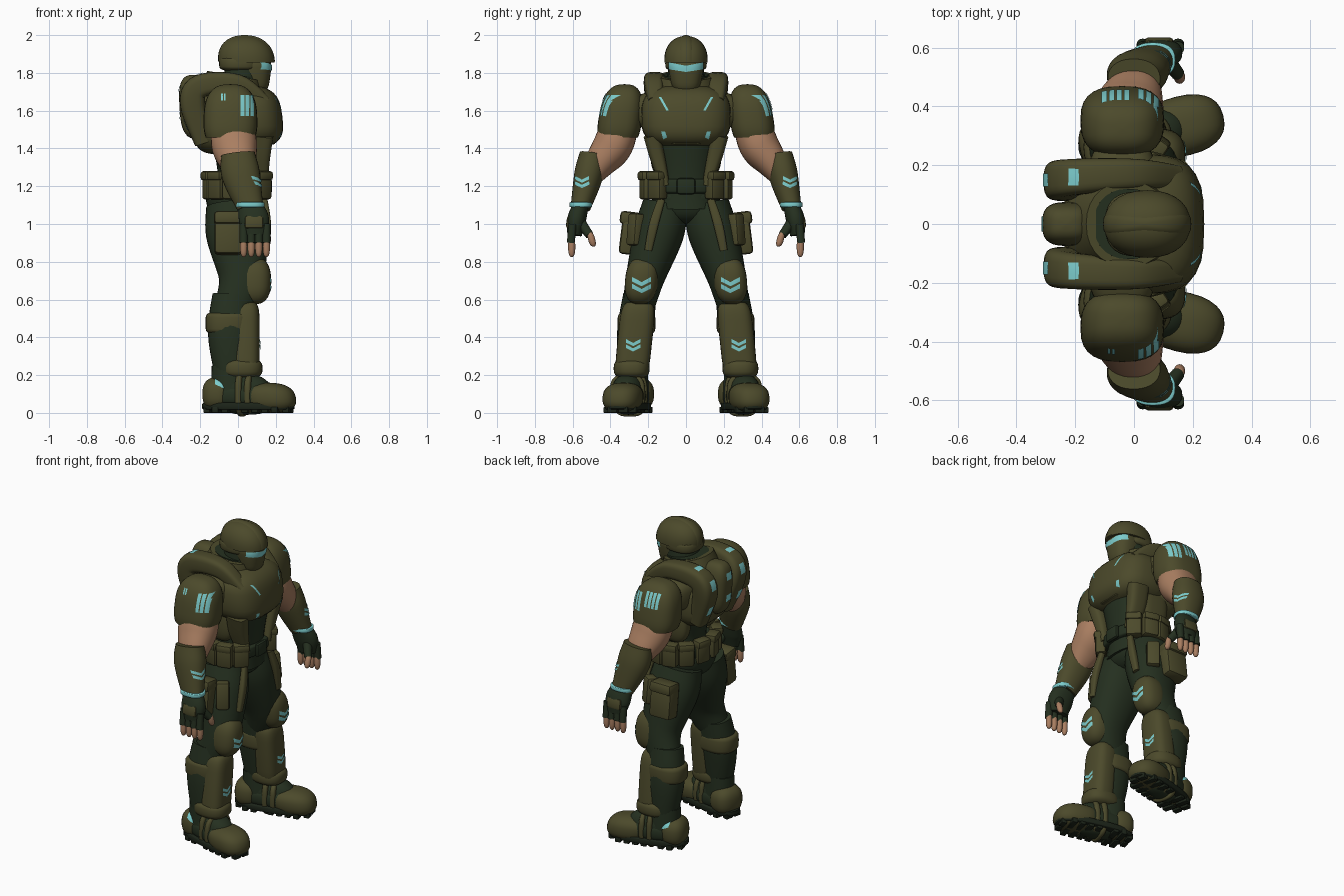
import bpy, bmesh
from math import cos, sin, pi, radians, copysign
from mathutils import Vector, Matrix
from mathutils.bvhtree import BVHTree

if "Cube" in bpy.data.objects:
    bpy.data.objects.remove(bpy.data.objects["Cube"])


def material(name, *rgb):
    mat = bpy.data.materials.new(name)
    mat.use_nodes = True
    mat.diffuse_color = (*rgb, 1)
    mat.node_tree.nodes["Principled BSDF"].inputs["Base Color"].default_value = (*rgb, 1)
    return mat


olive = material("olive armour", .072, .068, .024)
green = material("dark green cloth", .018, .029, .014)
black = material("sole rubber", .012, .018, .01)
skin = material("skin", .4, .21, .12)
cyan = material("cyan marking", .2, .6, .6)

# Each boot is turned outward around this point
boot_pivot = Vector((.05, .305, 0))
boot_turn = Matrix.Rotation(radians(14), 3, 'Z')


def finish(name, mat, bm, mirror):
    """Turn a bmesh into an object, smooth with sharp creases, mirrored over Y."""
    bm.normal_update()
    for face in bm.faces:
        face.smooth = True
    for edge in bm.edges:
        edge.smooth = len(edge.link_faces) == 2 and edge.calc_face_angle(0) < radians(42)
    mesh = bpy.data.meshes.new(name)
    bm.to_mesh(mesh)
    bm.free()
    mesh.materials.append(mat)
    part = bpy.data.objects.new(name, mesh)
    bpy.context.collection.objects.link(part)
    if mirror:
        modifier = part.modifiers.new("Mirror", 'MIRROR')
        modifier.use_axis = (False, True, False)
        modifier.use_mirror_merge = False
    return part


def power(value, exponent):
    return copysign(abs(value) ** exponent, value)


def skin_rings(name, mat, frames, square, mirror, splay=False, sides=28):
    """Join superellipse rings, each given as centre, depth vector and width vector."""
    bm = bmesh.new()
    angles = [2 * pi * k / sides for k in range(sides)]
    rings = [[bm.verts.new(centre + u * power(cos(a), 2 / square) + v * power(sin(a), 2 / square))
              for a in angles] for centre, u, v in frames]
    for low, high in zip(rings, rings[1:]):
        for k in range(sides):
            bm.faces.new((low[k - 1], low[k], high[k], high[k - 1]))
    bm.faces.new(rings[0])
    bm.faces.new(rings[-1])
    bmesh.ops.recalc_face_normals(bm, faces=bm.faces)
    if splay:
        bmesh.ops.rotate(bm, verts=bm.verts, cent=boot_pivot, matrix=boot_turn)
    return finish(name, mat, bm, mirror)


def shell(name, mat, centre, half, square=2.5, flat=2.5, taper=0, lean=(0, 0), below=1, mirror=True, splay=False):
    """Rounded block: square sets the plan shape, flat the profile, below the share of the lower half."""
    frames = []
    rows = 18
    for i in range(rows + 1):
        angle = pi / 2 * (-below + (1 + below) * i / rows)
        t = power(sin(angle), 2 / flat)
        reach = max(abs(cos(angle)) ** (2 / flat), .01) * (1 + taper * t)
        frames.append((Vector(centre) + Vector((*lean, half[2])) * t,
                       Vector((half[0] * reach, 0, 0)), Vector((0, half[1] * reach, 0))))
    return skin_rings(name, mat, frames, square, mirror, splay)


def tube(name, mat, path, radii, depth=1, square=2.2, mirror=True, splay=False):
    """Smooth limb through the path points; depth scales the radius across the width."""
    keys = [Vector((*point, radius)) for point, radius in zip(path, radii)]
    keys = [keys[0], *keys, keys[-1]]
    rows = []
    for a, b, c, d in zip(keys, keys[1:], keys[2:], keys[3:]):
        for i in range(6):
            t = i / 6
            rows.append((2*b + (c-a)*t + (2*a - 5*b + 4*c - d)*t**2 + (3*b - a - 3*c + d)*t**3) / 2)
    rows.append(keys[-1])
    frames = []
    for i, row in enumerate(rows):
        along = (rows[min(i + 1, len(rows) - 1)] - rows[max(i - 1, 0)]).to_3d().normalized()
        u = Vector((0, 1, 0)).cross(along).normalized()
        frames.append((row.to_3d(), u * row.w * depth, along.cross(u) * row.w))
    return skin_rings(name, mat, frames, square, mirror, splay)


def box(name, mat, centre, size, turn=0, tilt=0, bevel=.015, mirror=True):
    bm = bmesh.new()
    bmesh.ops.create_cube(bm, size=1)
    bmesh.ops.scale(bm, vec=size, verts=bm.verts)
    bmesh.ops.bevel(bm, geom=bm.edges[:], offset=bevel, segments=2, affect='EDGES', profile=.5)
    rotation = Matrix.Rotation(radians(turn), 4, 'Z') @ Matrix.Rotation(radians(tilt), 4, 'X')
    bmesh.ops.transform(bm, matrix=Matrix.Translation(centre) @ rotation, verts=bm.verts)
    return finish(name, mat, bm, mirror)


def decal(name, target, axis, sign, quads, mirror=True):
    """Project quads, given in the other two axes, onto the target's surface."""
    bpy.context.view_layer.update()
    tree = BVHTree.FromObject(target, bpy.context.evaluated_depsgraph_get())
    ray = Vector((0, 0, 0))
    ray[axis] = -sign
    across, up = [k for k in range(3) if k != axis]
    bm = bmesh.new()
    for quad in quads:
        a, b, c, d = map(Vector, quad)
        grid = {}
        for i in range(9):
            for j in range(5):
                origin = -3 * ray
                origin[across], origin[up] = a.lerp(b, i / 8).lerp(d.lerp(c, i / 8), j / 4)
                hit, normal, *_ = tree.ray_cast(origin, ray)
                if hit:
                    grid[i, j] = bm.verts.new(hit + normal * .004)
        for i, j in grid:
            cell = [grid.get(key) for key in ((i, j), (i + 1, j), (i + 1, j + 1), (i, j + 1))]
            if all(cell):
                face = bm.faces.new(cell)
                face.normal_update()
                if face.normal.dot(ray) > 0:
                    face.normal_flip()
    return finish(name, cyan, bm, mirror)


def rect(x, y, w, h):
    return [(x - w/2, y - h/2), (x + w/2, y - h/2), (x + w/2, y + h/2), (x - w/2, y + h/2)]


def chevrons(x, z, w):
    """Two stacked V marks."""
    return [[(x, low), (x + s, low + w * .5), (x + s, low + w), (x, low + w * .45)]
            for low in (z, z + w * .75) for s in (-w, w)]


# Head
shell("helmet_dome", olive, (.045, 0, 1.865), (.147, .115, .13), 2.2, 2.2, lean=(-.01, 0), below=.04, mirror=False)
shell("helmet_crest", olive, (.045, 0, 1.865), (.15, .06, .135), 3, 2.2, lean=(-.01, 0), below=.02, mirror=False)
shell("helmet_nape", olive, (.01, 0, 1.85), (.11, .11, .04), flat=4, mirror=False)
mask = shell("face_mask", olive, (.088, 0, 1.79), (.084, .088, .095), flat=4, taper=.2, lean=(-.005, 0), mirror=False)
decal("visor", mask, 0, 1, [[(0, 1.805), (s, 1.82), (s, 1.855), (0, 1.838)] for s in (-.09, .09)], False)
tube("neck", green, [(0, 0, 1.6), (.03, 0, 1.85)], (.12, .09), mirror=False)
tube("collar", olive, [(-.05, 0, 1.62), (-.02, 0, 1.785)], (.19, .145), mirror=False)
tube("collar_lining", green, [(-.03, 0, 1.7), (-.018, 0, 1.79)], (.12, .12), mirror=False)

# Torso
tube("belly", green, [(0, 0, 1.1), (.02, 0, 1.25), (.02, 0, 1.5)], (.17, .145, .19), .88, mirror=False)
chest = shell("chest_plate", olive, (.045, 0, 1.57), (.19, .238, .165), 2.9, 3, lean=(-.02, 0), mirror=False)
shell("shoulder_yoke", olive, (-.04, 0, 1.6), (.13, .3, .11), 3, 3, mirror=False)
box("sternum_plate", olive, (.17, 0, 1.46), (.06, .16, .08), mirror=False)
tube("rib_plate", olive, [(.12, .18, 1.47), (.11, .15, 1.35), (.12, .11, 1.2)], (.045, .04, .025), 1.5, 3)
shell("flank_plate", olive, (-.02, .14, 1.4), (.1, .05, .14), 3)
decal("chest_slash", chest, 0, 1, [[(.09, 1.6), (.103, 1.6), (.143, 1.67), (.13, 1.67)]])
decal("lower_chest_mark", chest, 0, 1, [[(.1, 1.46), (.12, 1.45), (.13, 1.49), (.11, 1.49)]])

# Back unit
shell("back_plate", olive, (-.1, 0, 1.53), (.14, .2, .16), 3, 3, mirror=False)
spine = shell("spine_pack", olive, (-.22, 0, 1.62), (.09, .075, .17), 3, 3, lean=(-.01, 0), mirror=False)
harness = tube("shoulder_harness", olive, [(-.18, .13, 1.43), (-.24, .145, 1.63), (-.2, .16, 1.73), (0, .17, 1.74),
               (.14, .16, 1.64)], (.05, .066, .062, .052, .04), square=3.5)
decal("harness_rear_light", harness, 0, -1, [rect(.15, z, .045, .06) for z in (1.53, 1.7)])
decal("harness_top_light", harness, 2, 1, [rect(-.205, .16, .035, .055)])
decal("spine_light", spine, 0, -1, [rect(0, z, .05, .045) for z in (1.57, 1.71)], False)

# Shoulders
pad = shell("shoulder_pad", olive, (-.04, .347, 1.565), (.142, .115, .175), 2.7, 2.7, -.05, (0, -.022), .35)
decal("shoulder_stripes", pad, 1, 1, [rect(.023 + .025 * i, 1.625, .019, .11) for i in range(3)])
decal("left_shoulder_stripes", pad, 1, 1, [rect(-.1 + .025 * i, 1.65, .018, .09) for i in range(4)], False)
decal("right_shoulder_mark", pad, 1, -1, [rect(x, 1.67, .01, .035) for x in (-.085, -.07)], False)

# Arms
wrist = Vector((.065, .558, 1.09))
tube("upper_arm", skin, [(-.03, .34, 1.55), (-.02, .385, 1.42), (0, .45, 1.33), (.02, .5, 1.25)],
     (.095, .105, .085, .055), 1.15)
guard = tube("forearm_guard", olive, [(0, .495, 1.37), (.015, .515, 1.26), wrist], (.068, .077, .053), 1.32)
shell("wrist_band", cyan, wrist + Vector((0, 0, .012)), (.076, .06, .014), flat=8)
decal("forearm_chevrons", guard, 0, 1, chevrons(.55, 1.19, .037))
tube("glove_palm", green, [wrist, (.085, .58, 1.02), (.09, .59, .94)], (.042, .05, .038), 1.6)
box("knuckle_plate", olive, (.085, .618, 1.01), (.1, .03, .07), tilt=8)
for i in range(4):
    x = .03 + .04 * i
    tube("finger_glove", green, [(x, .6, 1), (x, .61, .9)], (.021, .021))
    shell("fingertip", skin, (x, .605, .88), (.019, .019, .055), 2)
tube("thumb_glove", green, [(.11, .56, 1.01), (.15, .51, .94)], (.028, .022))
shell("thumb_tip", skin, (.155, .5, .92), (.019, .019, .04), 2, lean=(0, .01))

# Belt and hips
shell("hips", green, (-.015, 0, 1.1), (.15, .175, .1), 2.3, 3, .15, mirror=False)
shell("belt", green, (0, 0, 1.2), (.165, .185, .04), flat=8, mirror=False)
box("buckle", green, (.165, 0, 1.2), (.03, .1, .085), mirror=False)
for angle in range(45, 170, 30):
    outward = Vector((cos(radians(angle)), sin(radians(angle)), 0))
    spot = Vector((.01 + .165 * outward.x, .215 * outward.y, 1.205))
    box("belt_pouch", olive, spot, (.065, .095, .15), angle)
    box("pouch_flap", olive, spot + outward * .006 + Vector((0, 0, .05)), (.07, .1, .05), angle)

# Legs
tube("thigh", green, [(-.025, .11, 1.1), (-.01, .145, .95), (.02, .215, .72), (-.02, .25, .57)],
     (.12, .133, .103, .085), 1.2)
box("thigh_pouch", olive, (-.05, .295, .95), (.15, .1, .225), tilt=7, bevel=.02)
box("thigh_pouch_flap", olive, (-.05, .295, 1.03), (.155, .11, .07), tilt=7, bevel=.02)
box("side_pouch", olive, (.075, .265, .97), (.08, .07, .17), -35, 5)
tube("thigh_strap", olive, [(.14, .13, 1.13), (.155, .17, 1), (.15, .2, .86)], (.02, .025, .02), .8, 3)
knee = shell("knee_pad", olive, (.085, .235, .7), (.09, .088, .125), lean=(0, -.01))
decal("knee_chevrons", knee, 0, 1, chevrons(.235, .635, .048))
tube("calf", green, [(-.03, .245, .62), (-.045, .27, .42), (-.03, .285, .18)], (.088, .095, .074), 1.2)
shell("calf_cuff", olive, (-.05, .262, .475), (.122, .1, .06), flat=5)
shin = shell("shin_guard", olive, (.04, .27, .39), (.075, .092, .2), 2.9, 5, lean=(0, -.02))
decal("shin_chevrons", shin, 0, 1, chevrons(.28, .325, .038))
shell("ankle_guard", olive, (.02, .288, .235), (.11, .095, .055), flat=3)

# Boots
shell("boot_foot", green, boot_pivot + Vector((0, 0, .09)), (.235, .092, .07), 2.4, splay=True)
shell("boot_instep", green, (.03, .305, .1), (.16, .085, .11), 2.3, lean=(-.02, 0), splay=True)
tube("boot_ankle", green, [(-.04, .305, .08), (-.045, .305, .25)], (.084, .078), 1.25, splay=True)
shell("toe_cap", olive, (.17, .305, .08), (.14, .102, .08), 2.4, lean=(-.015, 0), splay=True)
heel = shell("heel_cap", olive, (-.11, .305, .1), (.08, .096, .09), splay=True)
for x, height in ((.02, .12), (.07, .105)):
    shell("boot_strap", olive, (x, .305, .1), (.022, .096, height), 4, 3, splay=True)
decal("heel_mark", heel, 1, 1, [[(-.12, .15), (-.06, .12), (-.06, .155), (-.12, .18)]])
shell("sole", black, boot_pivot + Vector((.005, 0, .035)), (.25, .1, .02), flat=8, splay=True)
for i in range(9):
    for side in (-1, 1):
        # Narrow lugs at the rounded ends, with a gap under the arch
        width = .05 if i in (0, 8) else .085
        if i != 3:
            offset = boot_turn @ Vector((-.21 + i * .054, side * (width + .01) / 2, .016))
            box("tread_lug", black, boot_pivot + offset, (.036, width, .032), 14, bevel=.005)
